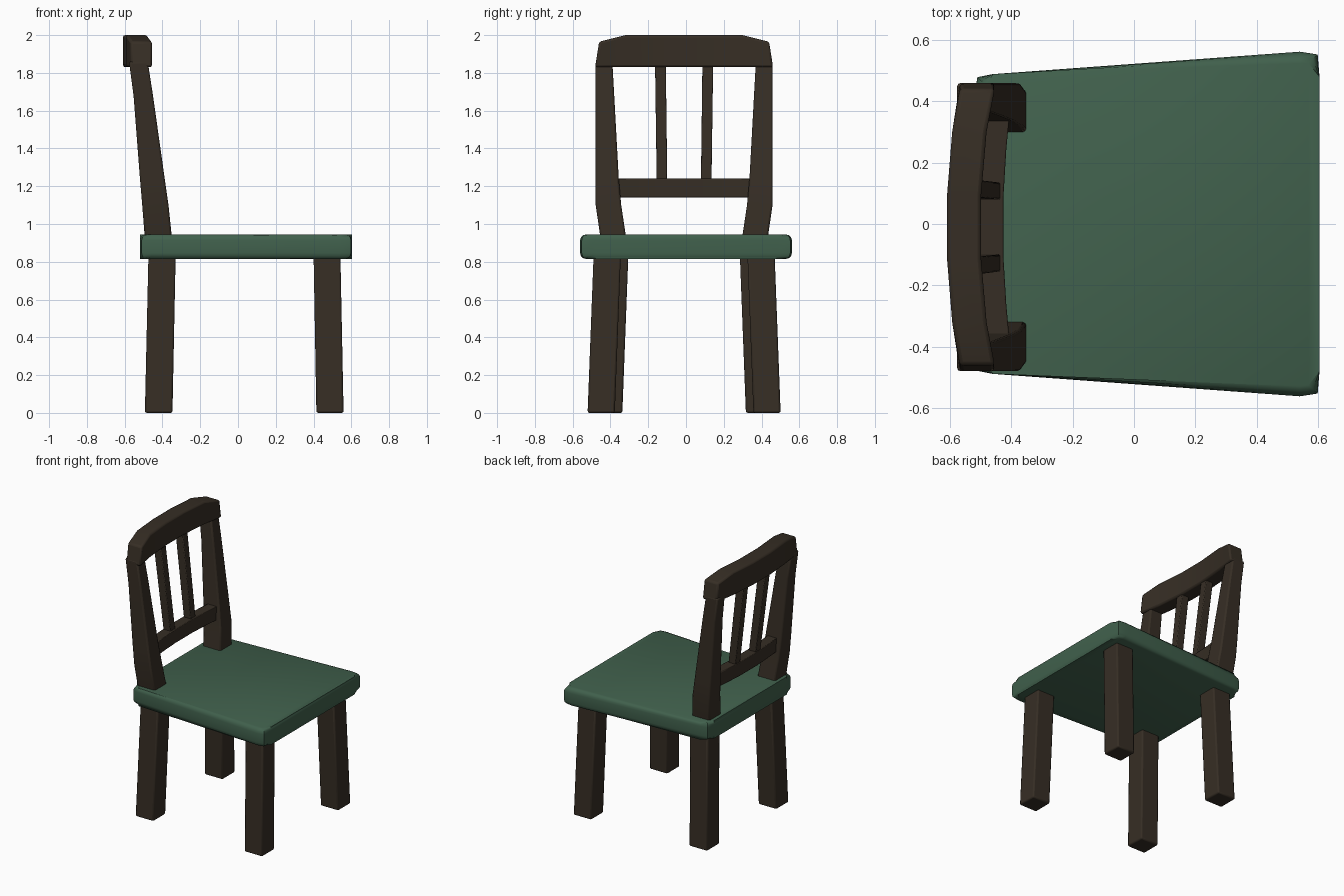
import bpy, bmesh, math

if "Cube" in bpy.data.objects:
    bpy.data.objects.remove(bpy.data.objects["Cube"])

YC = -0.01  # mirror plane of the frame


def material(name, rgb):
    m = bpy.data.materials.new(name)
    m.diffuse_color = (*rgb, 1)
    m.use_nodes = True
    m.node_tree.nodes["Principled BSDF"].inputs["Base Color"].default_value = m.diffuse_color
    return m


WOOD = material("dark brown wood", (0.037, 0.027, 0.018))
GREEN = material("green seat", (0.052, 0.118, 0.073))


def finish(name, bm, mat, bevel=0.0):
    bmesh.ops.recalc_face_normals(bm, faces=bm.faces)
    me = bpy.data.meshes.new(name)
    bm.to_mesh(me)
    bm.free()
    ob = bpy.data.objects.new(name, me)
    bpy.context.collection.objects.link(ob)
    me.materials.append(mat)
    if bevel:
        mod = ob.modifiers.new("bevel", "BEVEL")
        mod.width, mod.segments = bevel, 2
        mod.limit_method, mod.angle_limit = "ANGLE", math.radians(40)
    bpy.ops.object.select_all(action="DESELECT")
    ob.select_set(True)
    bpy.context.view_layer.objects.active = ob
    bpy.ops.object.shade_smooth_by_angle(angle=math.radians(32))
    return ob


def loft(name, rings, mat=WOOD, bevel=0.01):
    """Skin a list of four-point sections, with end caps."""
    bm = bmesh.new()
    vs = [[bm.verts.new(p) for p in r] for r in rings]
    for a, b in zip(vs, vs[1:]):
        for i in range(4):
            j = (i + 1) % 4
            bm.faces.new((a[i], a[j], b[j], b[i]))
    bm.faces.new(vs[0])
    bm.faces.new(vs[-1])
    return finish(name, bm, mat, bevel)


def upright(name, levels, side, bevel=0.01):
    """levels: (z, x0, x1, inner, outer), y distances from the mirror plane."""
    loft(name, [[(x0, YC + side * i, z), (x1, YC + side * i, z),
                 (x1, YC + side * o, z), (x0, YC + side * o, z)]
                for z, x0, x1, i, o in levels], bevel=bevel)


def rail(name, half, bevel=0.01):
    """half: (y_bottom, y_top, x0, x1, z0, z1) from centre to end, mirrored."""
    full = [(-a, -b, *r) for a, b, *r in reversed(half)] + list(half)
    loft(name, [[(x0, YC + yb, z0), (x1, YC + yb, z0),
                 (x1, YC + yt, z1), (x0, YC + yt, z1)]
                for yb, yt, x0, x1, z0, z1 in full], bevel=bevel)


for side, tag in ((-1, "right"), (1, "left")):
    # splayed legs
    upright("front_leg_" + tag, [(0, 0.415, 0.559, 0.367, 0.511),
                                 (0.84, 0.40, 0.542, 0.335, 0.479)], side)
    upright("back_leg_" + tag, [(0, -0.493, -0.347, 0.327, 0.471),
                                (0.84, -0.474, -0.33, 0.295, 0.439)], side)
    # bent, tapering back posts
    upright("back_post_" + tag, [(0.92, -0.493, -0.349, 0.306, 0.442),
                                 (1.10, -0.507, -0.368, 0.333, 0.468),
                                 (1.24, -0.519, -0.388, 0.346, 0.469),
                                 (1.68, -0.553, -0.450, 0.370, 0.469),
                                 (1.86, -0.577, -0.478, 0.380, 0.469)], side)
    # leaning slats
    upright("back_slat_" + tag, [(1.22, -0.492, -0.434, 0.089, 0.145),
                                 (1.86, -0.570, -0.510, 0.097, 0.154)],
            side, 0.005)

# curved crest rail and lower rail
rail("crest_rail", [(0.10, 0.10, -0.609, -0.498, 1.83, 2.0),
                    (0.31, 0.31, -0.592, -0.480, 1.83, 2.0),
                    (0.471, 0.450, -0.567, -0.453, 1.83, 1.965)], 0.012)
rail("lower_rail", [(0.10, 0.10, -0.50, -0.425, 1.14, 1.24),
                    (0.25, 0.25, -0.49, -0.416, 1.14, 1.24),
                    (0.36, 0.36, -0.48, -0.406, 1.14, 1.24)], 0.004)

# seat: tapered slab with rounded rims
half = [(0.604, 0.48), (0.598, 0.552), (0.54, 0.561),
        (-0.46, 0.488), (-0.51, 0.478), (-0.52, 0.42)]
outline = half + [(x, -y) for x, y in reversed(half)]
bm = bmesh.new()
low = [bm.verts.new((x, y, 0.815)) for x, y in outline]
top = [bm.verts.new((x, y, 0.945)) for x, y in outline]
bm.faces.new(low)
bm.faces.new(top)
n = len(outline)
for i in range(n):
    j = (i + 1) % n
    bm.faces.new((low[i], low[j], top[j], top[i]))
rims = [e for e in bm.edges if abs(e.verts[0].co.z - e.verts[1].co.z) < 1e-4]
bmesh.ops.bevel(bm, geom=rims, offset=0.032, segments=3, profile=0.5,
                affect="EDGES", clamp_overlap=True)
finish("seat", bm, GREEN)
